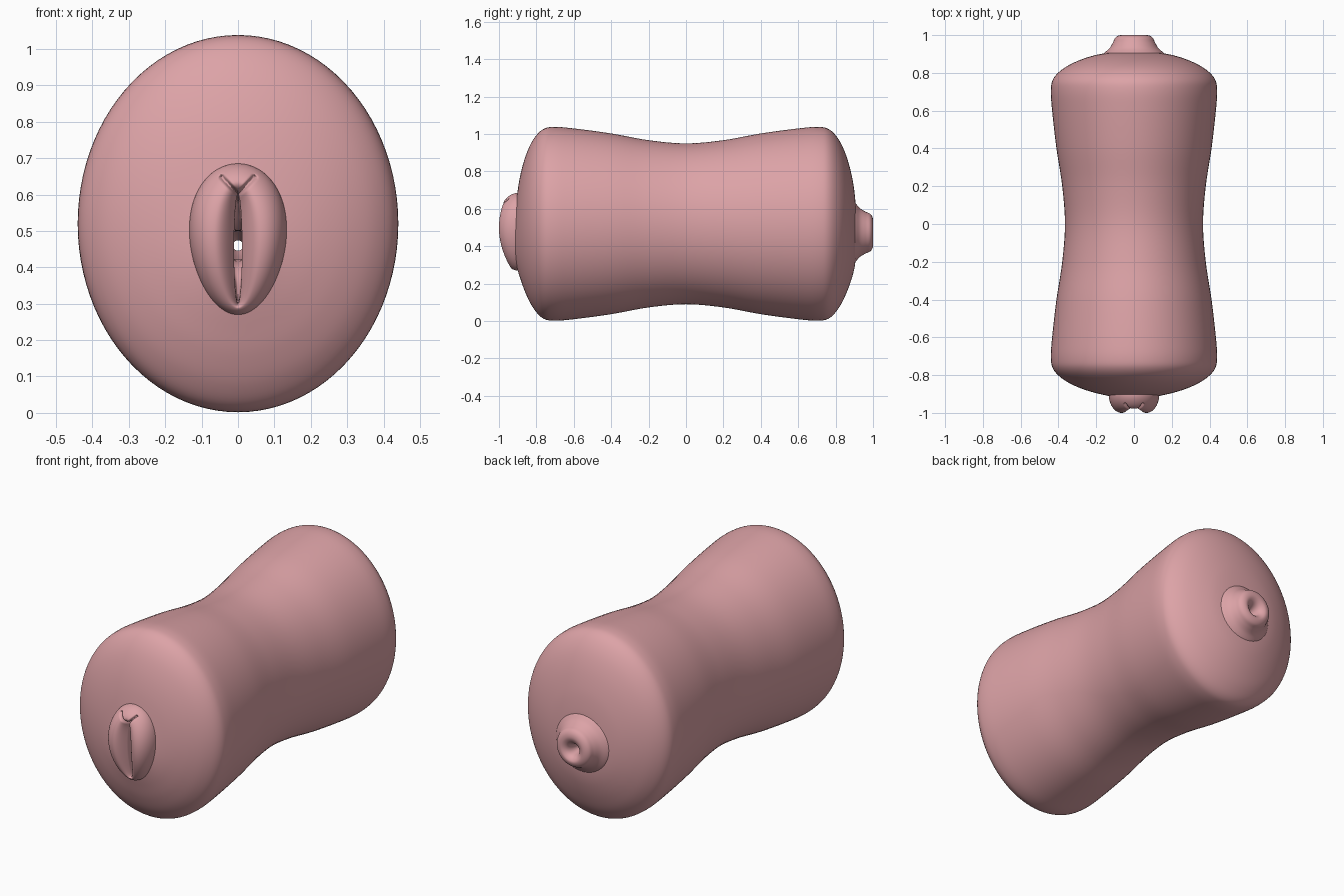
import bpy, math
from mathutils import Vector

if "Cube" in bpy.data.objects:
    bpy.data.objects.remove(bpy.data.objects["Cube"], do_unlink=True)

# Single soft pink material
pink = bpy.data.materials.new("soft_pink")
pink.use_nodes = True
colour = (0.72, 0.365, 0.385, 1)
pink.diffuse_color = colour
bsdf = pink.node_tree.nodes["Principled BSDF"]
bsdf.inputs["Base Color"].default_value = colour
bsdf.inputs["Roughness"].default_value = 0.6


def loft(name, rings):
    """Skin a list of equal-length closed rings, front side facing outward."""
    n = len(rings[0])
    verts = [p for ring in rings for p in ring]
    faces = [(i * n + j, i * n + (j + 1) % n, (i + 1) * n + (j + 1) % n, (i + 1) * n + j)
             for i in range(len(rings) - 1) for j in range(n)]
    mesh = bpy.data.meshes.new(name)
    mesh.from_pydata(verts, [], faces)
    mesh.materials.append(pink)
    obj = bpy.data.objects.new(name, mesh)
    bpy.context.collection.objects.link(obj)
    for p in mesh.polygons:
        p.use_smooth = True
    return obj


def ellipse(y, rx, rz, cz, n=96):
    return [(rx * math.sin(a), y, cz + rz * math.cos(a))
            for a in (math.tau * j / n for j in range(n))]


def smooth_path(points, steps=6):
    """Catmull-Rom interpolation of tuples."""
    pts = [Vector(p) for p in points]
    pts = [pts[0]] + pts + [pts[-1]]
    out = []
    for a, b, c, d in zip(pts, pts[1:], pts[2:], pts[3:]):
        for k in range(steps):
            t = k / steps
            out.append(0.5 * (2 * b + (c - a) * t + (2 * a - 5 * b + 4 * c - d) * t * t
                              + (3 * b - a - 3 * c + d) * t ** 3))
    return out + [pts[-1]]


# Waisted body: (y, half height, centre height), elliptical in section
W = 0.85
half = [(0.2, 0.447, 0.52), (0.4, 0.483, 0.52), (0.6, 0.51, 0.52), (0.71, 0.518, 0.52),
        (0.77, 0.502, 0.52), (0.82, 0.445, 0.52), (0.86, 0.36, 0.515), (0.89, 0.26, 0.5)]
front = [(-y, r, z) for y, r, z in reversed(half)]
profile = ([(-0.912, 0.15, 0.46)] + front + [(0, 0.43, 0.52)] + half
           + [(0.905, 0.17, 0.48), (0.907, 0.11, 0.47)])
body = loft("body", [ellipse(y, r * W, r, z) for y, r, z in smooth_path(profile)])

# Rear nozzle with a funnel-shaped opening: (y, radius, centre height)
nozzle = [(0.885, 0.175, 0.473), (0.905, 0.158, 0.473), (0.93, 0.13, 0.473),
          (0.96, 0.112, 0.473), (0.985, 0.1, 0.473), (0.998, 0.08, 0.472),
          (0.998, 0.058, 0.468), (0.98, 0.036, 0.464), (0.94, 0.022, 0.46), (0.88, 0.014, 0.46)]
loft("rear_nozzle", [ellipse(y, r, r, z, 64) for y, r, z in smooth_path(nozzle)])


def segment_distance(x, z, a, b):
    a, b, p = Vector(a), Vector(b), Vector((x, z))
    t = max(0, min(1, (p - a).dot(b - a) / (b - a).length_squared))
    return (p - a - (b - a) * t).length


# Front relief: egg-shaped outline blending to a narrow slit
N, ROWS, PEAK = 192, 64, 0.56


def relief_ring(t):
    ring = []
    for j in range(N):
        a = math.tau * j / N
        s, c = math.sin(a), math.cos(a)
        x = (1 - t) * 0.133 * s * (1 + 0.13 * c) + t * 0.011 * s
        z = (1 - t) * (0.4775 + 0.2075 * c) + t * (0.45 + 0.15 * c)
        if t < PEAK:
            p = math.sqrt(1 - (1 - t / PEAK) ** 2)
        else:
            p = 1 - 0.55 * ((t - PEAK) / (1 - PEAK)) ** 2
        rise = 0.1 * p * (1 - 0.6 * ((z - 0.5) / 0.21) ** 2)
        # Forked crease above the slit
        d = segment_distance(abs(x), z, (0, 0.6), (0.045, 0.648))
        rise -= 0.025 * math.exp(-(d / 0.005) ** 2)
        ring.append((x, -0.9 - rise, z))
    return ring


relief = [relief_ring((i / ROWS) ** 1.3) for i in range(ROWS + 1)]
# Slit walls running inward
relief += [ellipse(y, 0.011, h, 0.45, N) for y, h in ((-0.9, 0.145), (-0.85, 0.14))]
loft("front_relief", relief)

# Inner channel: slit widening to a round passage, then narrowing to the nozzle
channel = [(-0.85, 0.011, 0.14, 0.45), (-0.78, 0.02, 0.1, 0.455), (-0.68, 0.04, 0.045, 0.46),
           (-0.4, 0.04, 0.04, 0.46), (0, 0.04, 0.04, 0.46), (0.4, 0.04, 0.04, 0.46),
           (0.75, 0.03, 0.03, 0.46), (0.88, 0.014, 0.014, 0.46)]
loft("inner_channel", [ellipse(*v, 64) for v in smooth_path(channel)])

# Turn the passage walls to face the hollow
bpy.data.objects["inner_channel"].data.flip_normals()
for name in ("body", "rear_nozzle", "front_relief", "inner_channel"):
    mesh = bpy.data.objects[name].data
    # Reference face per part: its desired direction fixes the winding
    f = mesh.polygons[len(mesh.polygons) // 2 if name == "body" else 0]
    out = Vector((f.center.x, 0, f.center.z - 0.47))
    if name == "inner_channel":
        out = -out
    if f.normal.dot(out) < 0:
        mesh.flip_normals()
